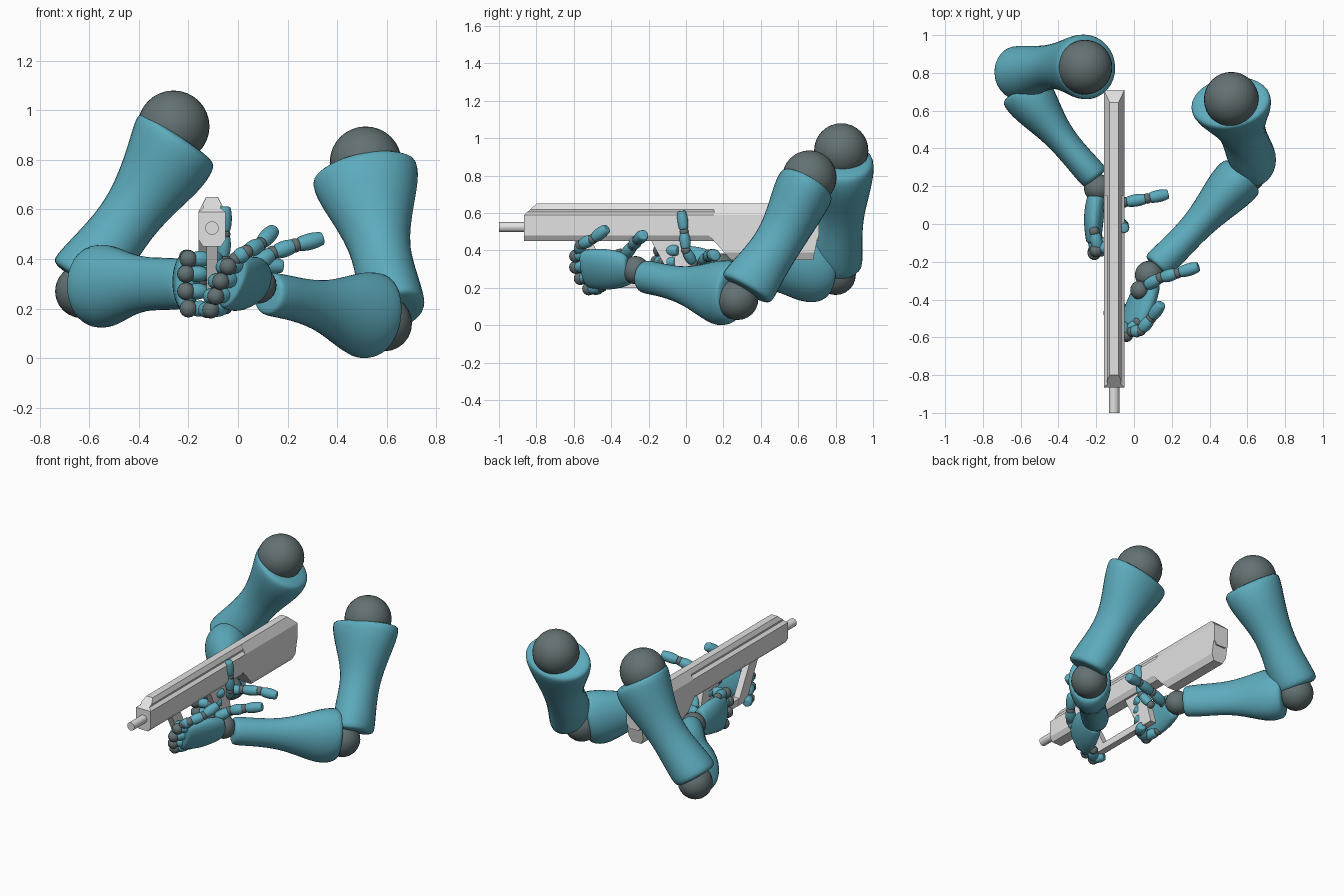
import bpy, bmesh, math
from mathutils import Vector as V

cube = bpy.data.objects.get("Cube")
if cube:
    bpy.data.objects.remove(cube)


def material(name, rgb):
    m = bpy.data.materials.new(name)
    m.use_nodes = True
    m.diffuse_color = (*rgb, 1)
    m.node_tree.nodes["Principled BSDF"].inputs["Base Color"].default_value = (*rgb, 1)
    return m


TEAL = material("teal shell", (.11, .41, .51))
DARK = material("dark joint", (.125, .165, .17))
GREY = material("light grey metal", (.76, .76, .76))


def finish(name, bm, mat, smooth=False):
    bmesh.ops.recalc_face_normals(bm, faces=bm.faces)
    me = bpy.data.meshes.new(name)
    bm.to_mesh(me)
    bm.free()
    me.materials.append(mat)
    for p in me.polygons:
        p.use_smooth = smooth
    ob = bpy.data.objects.new(name, me)
    bpy.context.collection.objects.link(ob)
    return ob


def loft(name, rings, mat, smooth=False):
    """Skin a list of equal point rings and cap both ends."""
    bm = bmesh.new()
    vs = [[bm.verts.new(p) for p in r] for r in rings]
    n = len(vs[0])
    for a, b in zip(vs, vs[1:]):
        for i in range(n):
            bm.faces.new((a[i], a[(i + 1) % n], b[(i + 1) % n], b[i]))
    bm.faces.new(vs[0])
    bm.faces.new(vs[-1][::-1])
    return finish(name, bm, mat, smooth)


def ball(name, c, r, seg=24):
    bm = bmesh.new()
    bmesh.ops.create_uvsphere(bm, u_segments=seg, v_segments=seg // 2, radius=r)
    bmesh.ops.translate(bm, verts=bm.verts, vec=V(c))
    finish(name, bm, DARK, True)


def limb(name, stations, u):
    """Soft shell through (centre, half size along u, half size across)."""
    st = [(V(c), a, b) for c, a, b in stations]
    axis = (st[-1][0] - st[0][0]).normalized()
    v = axis.cross(V(u)).normalized()
    u = v.cross(axis)
    lip = min(st[0][1], st[-1][1]) * .15
    first, last = st[0], st[-1]
    st = [(first[0] - axis * lip, first[1] * .85, first[2] * .85)] + st
    st.append((last[0] + axis * lip, last[1] * .85, last[2] * .85))
    angles = [math.tau * (i + .5) / 8 for i in range(8)]
    rings = [[c + u * (a * 1.12 * math.cos(t)) + v * (b * 1.12 * math.sin(t)) for t in angles]
             for c, a, b in st]
    ob = loft(name, rings, TEAL, True)
    mod = ob.modifiers.new("soft", "SUBSURF")
    mod.levels = mod.render_levels = 2


def finger(name, pts, r=.031):
    """Teal segments with a dark ball at each joint."""
    pts = [V(p) for p in pts]
    for i, (a, b) in enumerate(zip(pts, pts[1:])):
        side = V((0, 0, 1)) if abs((b - a).normalized().z) < .9 else V((1, 0, 0))
        limb(f"{name}_segment_{i}", [(a.lerp(b, .14), r * .85, r * .85),
                                     (a.lerp(b, .55), r * 1.05, r * 1.05),
                                     (a.lerp(b, .94), r * .8, r * .8)], side)
        ball(f"{name}_joint_{i}", a, r * .85, 16)


# Right arm
ball("right_shoulder", (-.26, .83, .935), .145, 32)
limb("right_upper_arm", [((-.25, .83, .88), .19, .175), ((-.29, .835, .78), .175, .165),
                         ((-.42, .84, .59), .112, .105), ((-.54, .81, .43), .13, .13),
                         ((-.63, .80, .325), .14, .145)], (.93, 0, -.36))
ball("right_elbow", (-.63, .80, .27), .108)
limb("right_forearm", [((-.59, .72, .29), .16, .135), ((-.53, .64, .29), .175, .135),
                       ((-.41, .48, .30), .105, .075), ((-.29, .34, .30), .105, .075),
                       ((-.21, .25, .30), .10, .08)], (0, 0, 1))
ball("right_wrist", (-.19, .19, .31), .075)

# Left arm
ball("left_shoulder", (.515, .66, .79), .145, 32)
limb("left_upper_arm", [((.51, .645, .75), .22, .16), ((.53, .60, .66), .2, .155),
                        ((.57, .51, .46), .11, .12), ((.60, .40, .31), .125, .135),
                        ((.645, .325, .2), .115, .155)], (1, 0, 0))
ball("left_elbow", (.59, .275, .14), .112)
limb("left_forearm", [((.57, .25, .175), .165, .13), ((.50, .18, .17), .185, .13),
                      ((.36, .02, .205), .1, .08), ((.23, -.12, .24), .085, .08),
                      ((.125, -.22, .26), .09, .085)], (0, 0, 1))
ball("left_wrist", (.08, -.27, .295), .075)

# Right hand: palm, curled fingers, raised index, outstretched thumb
limb("right_palm", [((-.20, .14, .31), .09, .05), ((-.215, .03, .31), .12, .055),
                    ((-.215, -.09, .30), .115, .04)], (0, 0, 1))
for i, p in enumerate([(-.20, -.12, .20), (-.21, -.145, .27), (-.21, -.155, .34),
                       (-.20, -.14, .40)]):
    k = V(p)
    ball(f"right_knuckle_{i}", k, .036, 16)
    finger(f"right_finger_{i}", [k + V((-.01, .1, .01)), k + V((.01, .005, 0)),
                                 k + V((.08, .03, 0)), k + V((.12, .1, 0))], .033)
finger("right_index", [(-.10, .04, .33), (-.06, 0, .40), (-.055, -.01, .50),
                       (-.052, -.025, .615)], .029)
finger("right_thumb", [(-.16, .09, .34), (-.05, .115, .365), (.07, .135, .38),
                       (.185, .16, .37)], .033)

# Left hand
limb("left_palm", [((.08, -.31, .30), .09, .055), ((.04, -.42, .30), .125, .06),
                   ((-.02, -.54, .30), .11, .045)], (.45, -.1, .9))
for i, p in enumerate([(-.11, -.52, .195), (-.09, -.565, .25), (-.07, -.59, .31),
                       (-.04, -.59, .37)]):
    k = V(p)
    ball(f"left_knuckle_{i}", k, .035, 16)
    finger(f"left_finger_{i}", [k + V((.06, .07, .01)), k, k + V((-.03, .07, 0))], .033)
finger("left_index", [(-.01, -.57, .40), (.035, -.565, .43), (.09, -.50, .46),
                      (.147, -.42, .52)], .033)
ball("left_thumb_base", (.03, -.35, .36), .05)
finger("left_thumb", [(.06, -.33, .37), (.14, -.285, .425), (.23, -.26, .455),
                      (.345, -.225, .485)], .034)

# Blaster, built around its own centre plane
CX = -.105


def beam(name, half, front, back):
    """Symmetric section of (x, z) points run along y, ends set by height."""
    sec = half + [(-x, z) for x, z in reversed(half)]
    loft(name, [[(CX + x, end(z), z) for x, z in sec] for end in (front, back)], GREY)


def slab(name, outline, half):
    """Side outline of (y, z) points given thickness."""
    loft(name, [[(CX + s * half, y, z) for y, z in outline] for s in (-1, 1)], GREY)


beam("body", [(.035, .45), (.055, .48), (.055, .59)], lambda z: -.865, lambda z: .71)
beam("front_rail", [(.055, .59), (.034, .606), (.038, .62), (.024, .65)],
     lambda z: -.865 + (z - .59) * 1.1, lambda z: .15)
beam("rear_rail", [(.055, .59), (.024, .65)], lambda z: .15, lambda z: .71 - (z - .59) * 1.1)
beam("stock", [(.035, .35), (.055, .39), (.055, .50)],
     lambda z: .24 - (z - .35) * .9, lambda z: .68 + (z - .35) * .2)
slab("front_grip", [(-.60, .46), (-.51, .46), (-.37, .20), (-.47, .20)], .022)
slab("rear_grip", [(-.19, .46), (-.01, .46), (.06, .20), (-.05, .20)], .022)
slab("grip_bar", [(-.47, .20), (-.49, .245), (.05, .245), (.06, .20)], .021)

# Barrel
ring = [(CX + .027 * math.cos(math.tau * i / 20), .525 + .027 * math.sin(math.tau * i / 20))
        for i in range(20)]
loft("barrel", [[(x, y, z) for x, z in ring] for y in (-1, -.85)], GREY)
